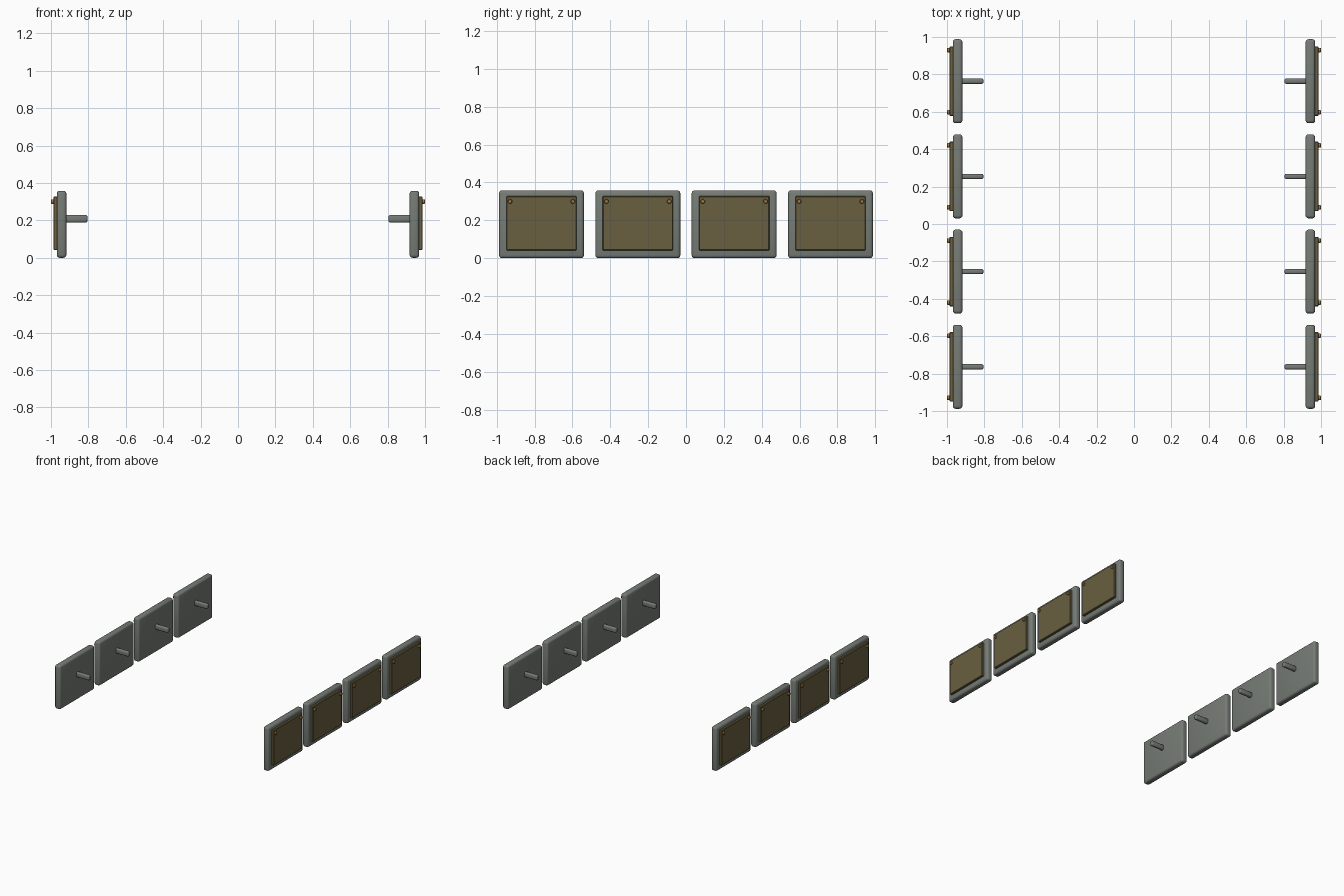
import bpy, math

if "Cube" in bpy.data.objects:
    bpy.data.objects.remove(bpy.data.objects["Cube"])

def material(name, rgb):
    m = bpy.data.materials.new(name)
    m.diffuse_color = (*rgb, 1)
    m.use_nodes = True
    m.node_tree.nodes["Principled BSDF"].inputs["Base Color"].default_value = m.diffuse_color
    return m

GREY = material("grey_metal", (0.18, 0.20, 0.18))
OLIVE = material("olive_plate", (0.14, 0.115, 0.05))
COPPER = material("copper_bolt", (0.38, 0.20, 0.07))

def finish(ob, name, mat, bevel, segments):
    ob.name = name
    ob.data.materials.append(mat)
    bpy.ops.object.transform_apply(location=False, rotation=True, scale=True)
    mod = ob.modifiers.new("bevel", 'BEVEL')
    mod.width = bevel
    mod.segments = segments
    mod.limit_method = 'ANGLE'
    bpy.ops.object.modifier_apply(modifier=mod.name)
    bpy.ops.object.shade_smooth_by_angle(angle=math.radians(35))

def box(name, lo, hi, mat, bevel, segments=2):
    centre = [(a + b) / 2 for a, b in zip(lo, hi)]
    bpy.ops.mesh.primitive_cube_add(size=1, location=centre)
    ob = bpy.context.object
    ob.scale = [b - a for a, b in zip(lo, hi)]
    finish(ob, name, mat, bevel, segments)

def mirrored_box(name, s, x0, x1, y, hy, z0, z1, mat, bevel, segments=2):
    xa, xb = sorted((s * x0, s * x1))
    box(name, (xa, y - hy, z0), (xb, y + hy, z1), mat, bevel, segments)

for side, s in (("left", -1), ("right", 1)):
    for i in range(4):
        y = (i - 1.5) * 0.509
        tag = f"{side}_{i + 1}"
        # thick rounded panel
        mirrored_box("panel_" + tag, s, 0.917, 0.969, y, 0.2245, 0, 0.358, GREY, 0.016, 3)
        # raised outer plate
        mirrored_box("cover_plate_" + tag, s, 0.96, 0.987, y, 0.186, 0.041, 0.328, OLIVE, 0.004, 1)
        # inward mounting peg
        mirrored_box("mounting_peg_" + tag, s, 0.805, 0.93, y, 0.014, 0.189, 0.229, GREY, 0.009, 3)
        # two bolts in the upper corners
        for k in (-1, 1):
            bpy.ops.mesh.primitive_cylinder_add(
                vertices=12, radius=0.012, depth=0.025,
                location=(s * 0.9875, y + k * 0.166, 0.3),
                rotation=(0, math.pi / 2, 0))
            finish(bpy.context.object, f"bolt_{tag}_{'a' if k < 0 else 'b'}", COPPER, 0.003, 1)
